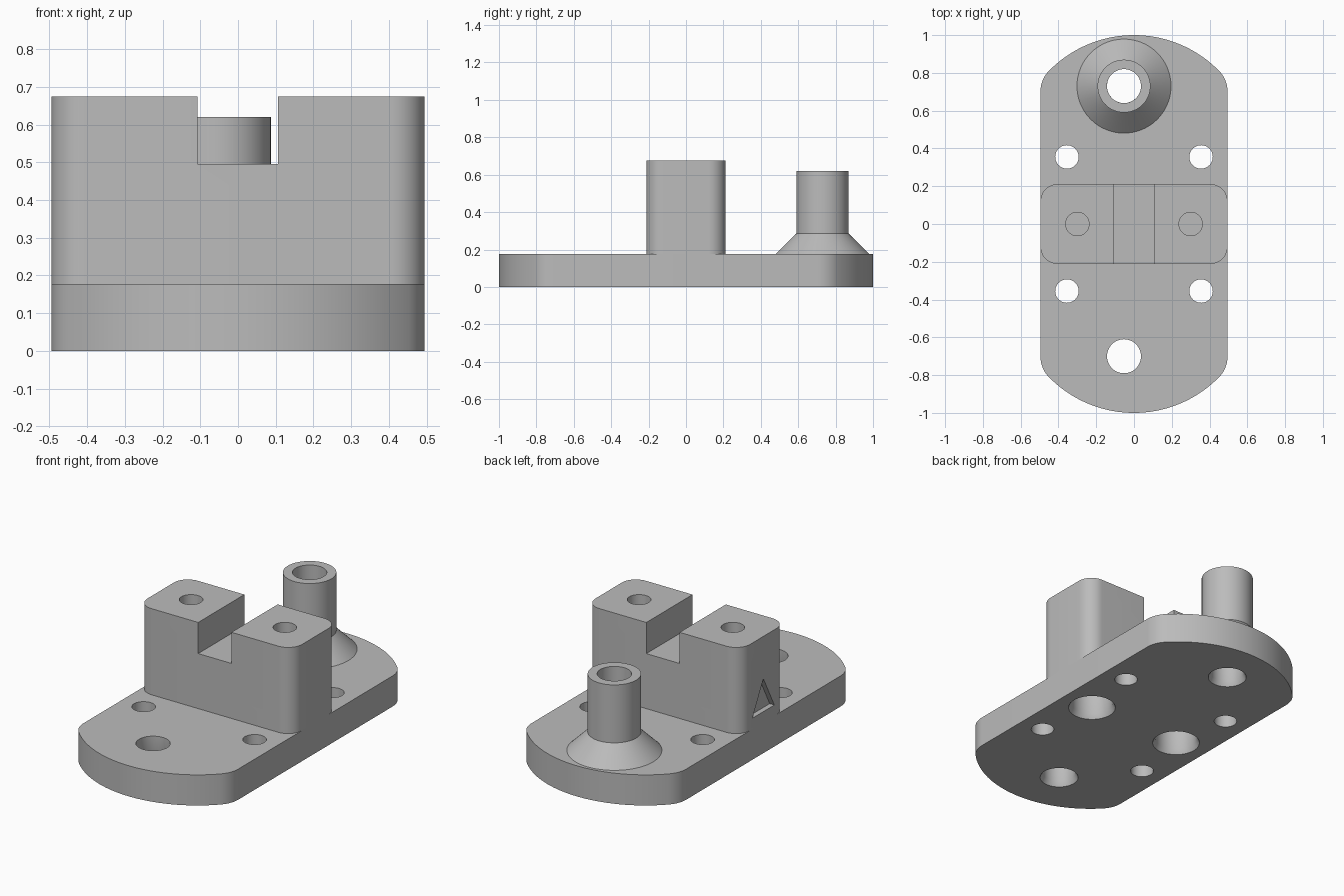
import bpy, bmesh
from math import sin, cos, pi, atan2, sqrt, radians

cube = bpy.data.objects.get("Cube")
if cube:
    bpy.data.objects.remove(cube, do_unlink=True)

HALF_W, PLATE_Z, BLOCK_Z = 0.495, 0.177, 0.675
POST = (-0.053, 0.73)

grey = bpy.data.materials.new("light grey")
grey.use_nodes = True
colour = (0.5, 0.5, 0.5, 1)
grey.diffuse_color = colour
grey.node_tree.nodes["Principled BSDF"].inputs["Base Color"].default_value = colour


def make(name, bm):
    bmesh.ops.recalc_face_normals(bm, faces=bm.faces)
    mesh = bpy.data.meshes.new(name)
    bm.to_mesh(mesh)
    bm.free()
    mesh.materials.append(grey)
    obj = bpy.data.objects.new(name, mesh)
    bpy.context.collection.objects.link(obj)
    return obj


def arc(cx, cy, r, a0, a1, n):
    return [(cx + r * cos(a0 + (a1 - a0) * i / n),
             cy + r * sin(a0 + (a1 - a0) * i / n)) for i in range(n + 1)]


def prism(name, outline, z0, z1):
    bm = bmesh.new()
    base = bm.faces.new([bm.verts.new((x, y, z0)) for x, y in outline])
    top = bmesh.ops.extrude_face_region(bm, geom=[base])["geom"]
    verts = [g for g in top if isinstance(g, bmesh.types.BMVert)]
    bmesh.ops.translate(bm, verts=verts, vec=(0, 0, z1 - z0))
    return make(name, bm)


def lathe(name, profile, x, y, n=64):
    """Revolve a closed (radius, height) profile about a vertical axis."""
    bm = bmesh.new()
    vs = [bm.verts.new((x + r, y, z)) for r, z in profile]
    edges = [bm.edges.new((vs[i], vs[(i + 1) % len(vs)])) for i in range(len(vs))]
    bmesh.ops.spin(bm, geom=vs + edges, cent=(x, y, 0), axis=(0, 0, 1),
                   angle=2 * pi, steps=n)
    bmesh.ops.remove_doubles(bm, verts=bm.verts, dist=1e-5)
    return make(name, bm)


def drill(x, y, r, z0, z1, chamfer=0):
    """Hole cutter, optionally flared where it leaves the underside."""
    profile = [(0, z0), (r, z0), (r, z1), (0, z1)]
    if chamfer:
        profile[1:2] = [(r + chamfer, z0), (r + chamfer, 0), (r, 2 * chamfer)]
    return lathe("cutter", profile, x, y, 48)


def cut(obj, cutters):
    for c in cutters:
        mod = obj.modifiers.new("cut", "BOOLEAN")
        mod.operation, mod.solver, mod.object = "DIFFERENCE", "EXACT", c
    bpy.context.view_layer.update()
    result = obj.evaluated_get(bpy.context.evaluated_depsgraph_get())
    mesh = bpy.data.meshes.new_from_object(result)
    obj.modifiers.clear()
    obj.data = mesh
    for c in cutters:
        bpy.data.objects.remove(c, do_unlink=True)


# Base plate: bowed ends blended into straight sides
R, F = 0.63, 0.15
cy = 1 - R
fx = HALF_W - F
fy = cy + sqrt((R - F) ** 2 - fx ** 2)
blend = atan2(fy - cy, fx)
half = arc(fx, fy, F, 0, blend, 10)[:-1]
half += arc(0, cy, R, blend, pi - blend, 40)
half += arc(-fx, fy, F, pi - blend, pi, 10)[1:]
plate = prism("base_plate", half + [(-x, -y) for x, y in half], 0, PLATE_Z)

holes = [drill(sx * 0.355, sy * 0.355, 0.062, -0.1, 0.3)
         for sx in (-1, 1) for sy in (-1, 1)]
holes += [drill(POST[0], y, 0.09, -0.1, 0.3, 0.014) for y in (-0.7, POST[1])]
holes += [drill(s * 0.3, 0, 0.114, -0.1, 0.3, 0.014) for s in (-1, 1)]
cut(plate, holes)

# Upright block with rounded corners
C, D = 0.09, 0.211
corners = []
for i, (sx, sy) in enumerate([(1, 1), (-1, 1), (-1, -1), (1, -1)]):
    corners += arc(sx * (HALF_W - C), sy * (D - C), C, i * pi / 2, (i + 1) * pi / 2, 12)
block = prism("slotted_block", corners, PLATE_Z, BLOCK_Z)

# Slot, screw holes from above, counterbores from below, triangular side recess
slot = prism("cutter", [(-0.107, -1), (0.106, -1), (0.106, 1), (-0.107, 1)], 0.495, 1)
recess = prism("cutter", [(-0.1, 0.24), (0.1, 0.24), (0, 0.43)], 0, 0.2)
for v in recess.data.vertices:
    a, b, depth = v.co
    v.co = (-HALF_W + 0.03 - depth, a, b)
bm = bmesh.new()
bm.from_mesh(recess.data)
bmesh.ops.recalc_face_normals(bm, faces=bm.faces)
bm.to_mesh(recess.data)
bm.free()
screws = [drill(s * 0.3, 0, 0.062, 0.31, 1) for s in (-1, 1)]
bores = [drill(s * 0.3, 0, 0.114, 0, 0.3) for s in (-1, 1)]
cut(block, [slot, recess] + screws + bores)

# Hollow post with a flared foot
post = lathe("hollow_post", [(0.09, PLATE_Z), (0.249, PLATE_Z), (0.14, 0.285),
                             (0.14, 0.62), (0.09, 0.62)], *POST)

# Smooth curved walls, keep edges crisp
bpy.ops.object.select_all(action="DESELECT")
for obj in (plate, block, post):
    obj.select_set(True)
bpy.context.view_layer.objects.active = plate
bpy.ops.object.shade_smooth_by_angle(angle=radians(30))
